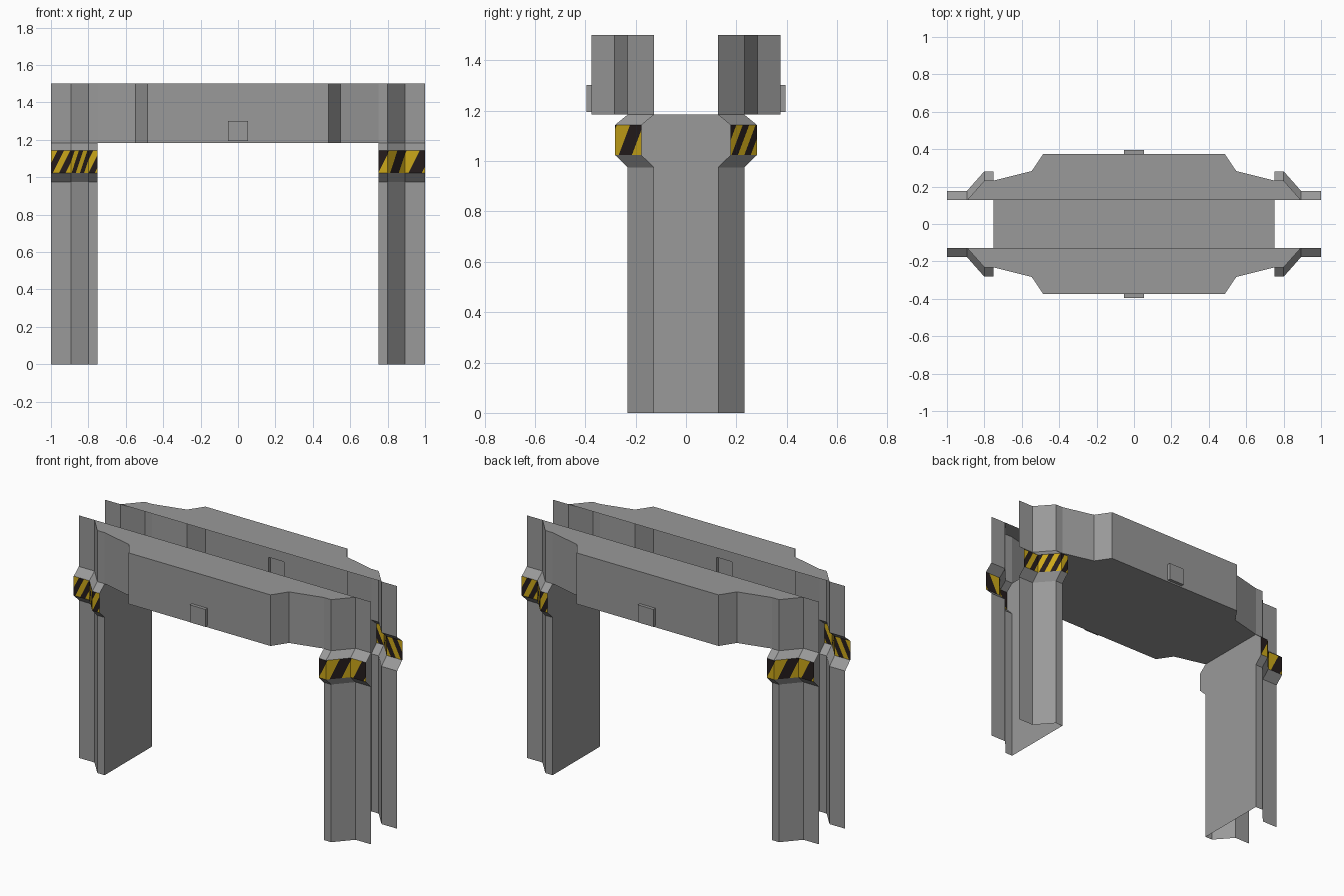
import bpy, bmesh, math
from mathutils import Vector

if "Cube" in bpy.data.objects:
    bpy.data.objects.remove(bpy.data.objects["Cube"])


def material(name, rgb):
    m = bpy.data.materials.new(name)
    m.diffuse_color = (*rgb, 1)
    m.use_nodes = True
    m.node_tree.nodes["Principled BSDF"].inputs["Base Color"].default_value = m.diffuse_color
    return m


GREY = material("grey metal", (0.32, 0.32, 0.32))
GOLD = material("warning yellow", (0.60, 0.39, 0.01))
BLACK = material("warning black", (0.018, 0.012, 0.012))

Z_LOW, Z_B0, Z_B1, Z_CEIL, Z_TOP = 0.975, 1.024, 1.143, 1.184, 1.5
FLARE = 0.05
# Plan of one leg sheet, from free edge to jamb (right side, front)
LEG = [(1.0, -0.127), (0.893, -0.127), (0.80, -0.232), (0.75, -0.232)]
# Plan of the beam wall continuing from the leg to the middle panel
BEAM = LEG + [(0.547, -0.283), (0.485, -0.375)]


def make(name, polys, mats=(GREY,), indices=None):
    """Mesh object from a list of polygons, with shared points welded."""
    bm = bmesh.new()
    for i, p in enumerate(polys):
        f = bm.faces.new([bm.verts.new(v) for v in p])
        f.material_index = indices[i] if indices else 0
    bmesh.ops.remove_doubles(bm, verts=bm.verts, dist=1e-5)
    me = bpy.data.meshes.new(name)
    bm.to_mesh(me)
    bm.free()
    for m in mats:
        me.materials.append(m)
    ob = bpy.data.objects.new(name, me)
    bpy.context.collection.objects.link(ob)
    return ob


def front_and_back(name, *args):
    """The back half is the front half turned by 180 degrees."""
    a = make("front_" + name, *args)
    b = a.copy()
    b.name = "back_" + name
    b.rotation_euler.z = math.pi
    bpy.context.collection.objects.link(b)


def wall(path, z0, z1, d0=0, d1=0):
    """Vertical strips along a left-to-right plan path, pushed out by d at each height."""
    return [[(ax, ay - d0, z0), (bx, by - d0, z0), (bx, by - d1, z1), (ax, ay - d1, z1)]
            for (ax, ay), (bx, by) in zip(path, path[1:])]


def mirrored(path):
    return [(-x, y) for x, y in path]


def stripes(path, period, shift):
    """Slanted stripes cut in the unrolled band, then folded along the path."""
    pts = [Vector(p) for p in path]
    us = [0]
    for a, b in zip(pts, pts[1:]):
        us.append(us[-1] + (b - a).length)
    bm = bmesh.new()
    for a, b in zip(us, us[1:]):
        bm.faces.new([bm.verts.new(v) for v in
                      ((a, 0, Z_B0), (b, 0, Z_B0), (b, 0, Z_B1), (a, 0, Z_B1))])
    slant = 0.5
    k = -4
    while k * period / 2 + shift < us[-1] + 0.1:
        bmesh.ops.bisect_plane(bm, geom=bm.verts[:] + bm.edges[:] + bm.faces[:],
                               plane_co=(k * period / 2 + shift, 0, Z_B0),
                               plane_no=Vector((1, 0, -slant)).normalized())
        k += 1
    polys, idx = [], []
    for f in bm.faces:
        c = f.calc_center_median()
        i = next(j for j in range(len(us) - 1) if c.x < us[j + 1])
        poly = []
        for v in f.verts:
            p = pts[i].lerp(pts[i + 1], (v.co.x - us[i]) / (us[i + 1] - us[i]))
            poly.append((p.x, p.y - FLARE, v.co.z))
        polys.append(poly)
        t = (c.x - slant * (c.z - Z_B0) - shift) / (period / 2)
        idx.append(math.floor(t) % 2)
    bm.free()
    return polys, (GOLD, BLACK), idx


# Legs: folded sheet, flared collar and striped band
for side, path, period, shift in (("right", LEG[::-1], 0.14, 0.0),
                                  ("left", mirrored(LEG), 0.068, 0.01)):
    front_and_back(side + "_leg", wall(path, 0, Z_LOW)
                   + wall(path, Z_LOW, Z_B0, 0, FLARE)
                   + wall(path, Z_B1, Z_CEIL, FLARE, 0))
    front_and_back(side + "_warning_band", *stripes(path, period, shift))

# Beam wall: folded ends plus a middle panel with a raised box
ends = wall(mirrored(BEAM), Z_CEIL, Z_TOP) + wall(BEAM[::-1], Z_CEIL, Z_TOP)
px, py = BEAM[-1]
xs, zs = (-px, -0.053, 0.053, px), (Z_CEIL, 1.194, 1.302, Z_TOP)
panel = []
for i in range(3):
    for j in range(3):
        y = py - 0.02 if i == j == 1 else py
        panel.append([(xs[i], y, zs[j]), (xs[i + 1], y, zs[j]),
                      (xs[i + 1], y, zs[j + 1]), (xs[i], y, zs[j + 1])])
ring = [(xs[1], zs[1]), (xs[2], zs[1]), (xs[2], zs[2]), (xs[1], zs[2])]
for (ax, az), (bx, bz) in zip(ring, ring[1:] + ring[:1]):
    panel.append([(ax, py, az), (bx, py, bz), (bx, py - 0.02, bz), (ax, py - 0.02, az)])
front_and_back("beam_wall", ends + panel)

# Beam top: flat cap from the inner edge to the folded wall
outline = mirrored(BEAM[1:]) + BEAM[1:][::-1]
front_and_back("beam_top", [[(x, y, Z_TOP) for x, y in outline]])

# Ceiling of the opening, out to the beam walls
half = mirrored(BEAM[3:]) + BEAM[3:][::-1]
ceiling = half + [(-x, -y) for x, y in half]
make("ceiling", [[(x, y, Z_CEIL) for x, y in reversed(ceiling)]])

# Inner jambs, following the flare of the collar
y0 = LEG[-1][1]
edge = [(y0, 0), (y0, Z_LOW), (y0 - FLARE, Z_B0), (y0 - FLARE, Z_B1), (y0, Z_CEIL)]
loop = edge + [(-y, z) for y, z in reversed(edge)]
make("right_jamb", [[(0.75, y, z) for y, z in reversed(loop)]])
make("left_jamb", [[(-0.75, y, z) for y, z in loop]])
